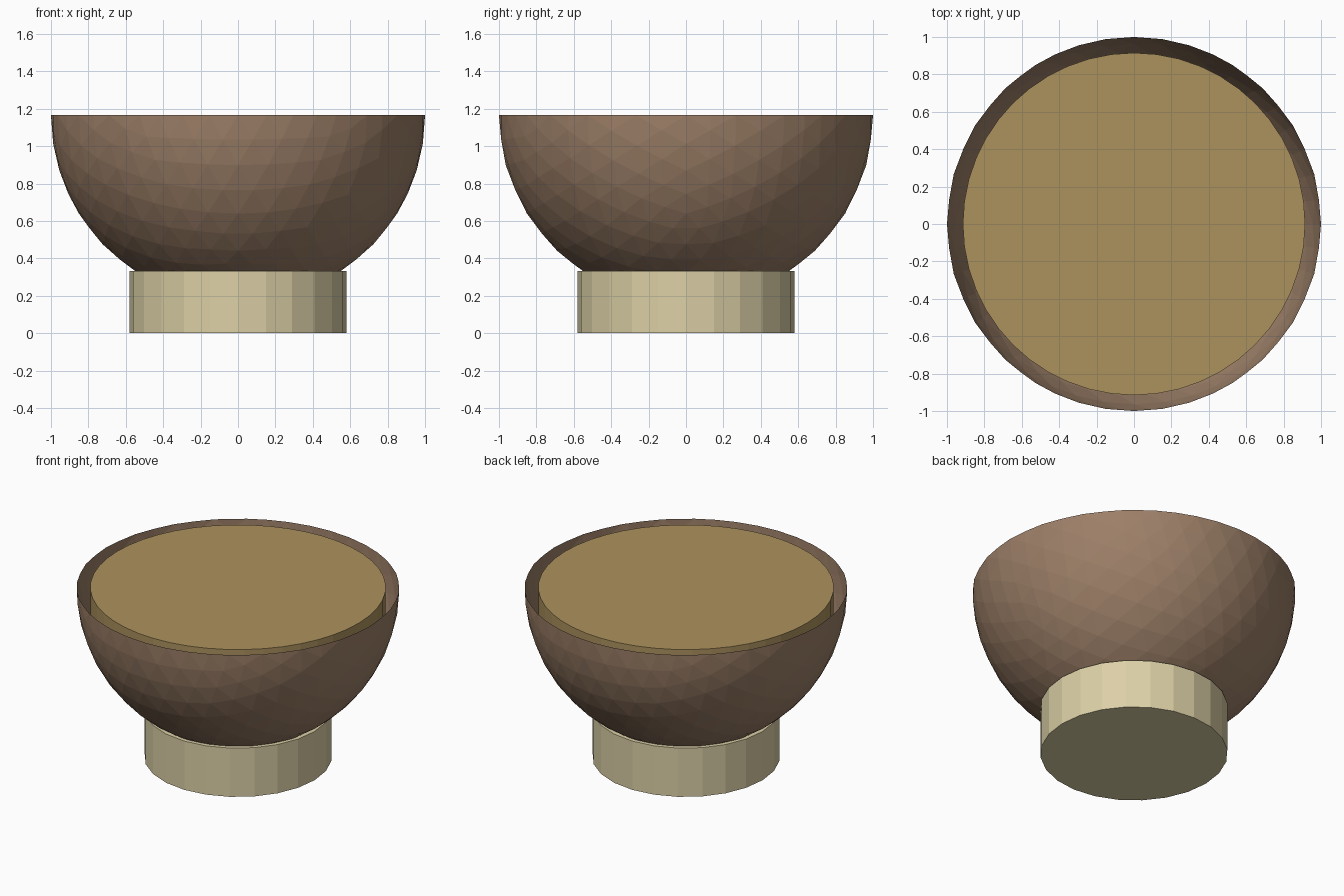
import bpy
import bmesh
import math
from mathutils import Matrix

RIM_Z = 1.165
FOOT_H = 0.333

cube = bpy.data.objects.get("Cube")
if cube:
    bpy.data.objects.remove(cube, do_unlink=True)


def make_material(name, rgb):
    mat = bpy.data.materials.new(name)
    mat.use_nodes = True
    color = (*rgb, 1.0)
    mat.diffuse_color = color
    bsdf = next(n for n in mat.node_tree.nodes if n.type == "BSDF_PRINCIPLED")
    bsdf.inputs["Base Color"].default_value = color
    return mat


def add_object(name, bm, mat):
    mesh = bpy.data.meshes.new(name)
    bm.to_mesh(mesh)
    bm.free()
    mesh.materials.append(mat)
    obj = bpy.data.objects.new(name, mesh)
    bpy.context.collection.objects.link(obj)
    return obj


def add_cylinder(name, radius, bottom, top, sides, mat):
    bm = bmesh.new()
    bmesh.ops.create_cone(
        bm, cap_ends=True, segments=sides, radius1=radius, radius2=radius,
        depth=top - bottom,
        matrix=Matrix.Translation((0, 0, (bottom + top) / 2)))
    return add_object(name, bm, mat)


brown = make_material("brown wood", (0.335, 0.214, 0.138))
cream = make_material("cream wood", (0.716, 0.631, 0.385))
gold = make_material("golden filling", (0.413, 0.287, 0.112))

# Bowl: faceted ball, edge midpoints turned onto the axes, upper half removed
bm = bmesh.new()
tilt = math.atan((1 + math.sqrt(5)) / 2)
bmesh.ops.create_icosphere(bm, subdivisions=4, radius=1.0,
                           matrix=Matrix.Rotation(tilt, 4, "Y"))
bmesh.ops.bisect_plane(bm, geom=bm.verts[:] + bm.edges[:] + bm.faces[:],
                       dist=0.0001, plane_co=(0, 0, 0), plane_no=(0, 0, 1),
                       clear_outer=True)
bmesh.ops.translate(bm, verts=bm.verts[:], vec=(0, 0, RIM_Z))
add_object("bowl", bm, brown)

# Foot and filling
add_cylinder("foot", 0.58, 0.0, FOOT_H, 24, cream)
add_cylinder("filling", 0.915, RIM_Z - 0.25, RIM_Z - 0.002, 48, gold)
